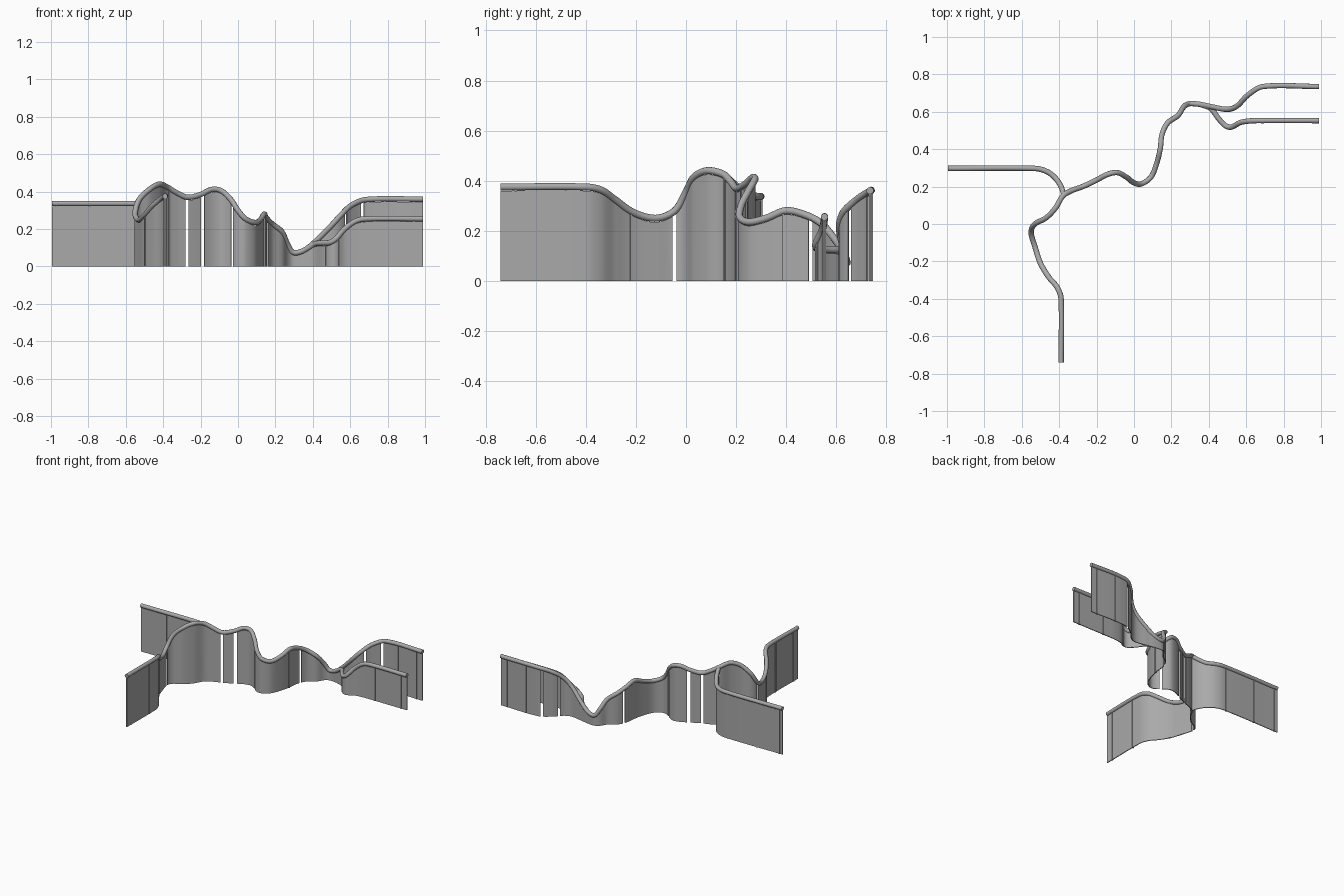
import bpy, bmesh, math
from mathutils import Vector

if "Cube" in bpy.data.objects:
    bpy.data.objects.remove(bpy.data.objects["Cube"])

RAIL_R = 0.0145
WALL_T = 0.006
GAP = 0.012


def material(name, v):
    m = bpy.data.materials.new(name)
    m.diffuse_color = (v, v, v, 1)
    m.use_nodes = True
    m.node_tree.nodes["Principled BSDF"].inputs["Base Color"].default_value = m.diffuse_color
    return m


grey = material("plain grey", 0.40)


def smooth_path(pts, step=0.012):
    """Catmull-Rom curve through the points."""
    p = [Vector(q) for q in pts]
    p = [2 * p[0] - p[1]] + p + [2 * p[-1] - p[-2]]
    out = []
    for a, b, c, d in zip(p, p[1:], p[2:], p[3:]):
        n = max(2, round((c - b).length / step))
        # scale tangents so long straights next to short bends do not overshoot
        L = (c - b).length
        m1 = (c - a) * (L / ((c - b).length + (b - a).length))
        m2 = (d - b) * (L / ((c - b).length + (d - c).length))
        for i in range(n):
            t = i / n
            out.append((2*t**3 - 3*t*t + 1) * b + (t**3 - 2*t*t + t) * m1
                       + (3*t*t - 2*t**3) * c + (t**3 - t*t) * m2)
    return out + [p[-2]]


def finish(obj):
    obj.data.materials.append(grey)
    bpy.ops.object.select_all(action='DESELECT')
    obj.select_set(True)
    bpy.context.view_layer.objects.active = obj


def make_rail(name, path):
    cu = bpy.data.curves.new(name, 'CURVE')
    cu.dimensions = '3D'
    cu.bevel_depth = RAIL_R
    cu.bevel_resolution = 3
    cu.use_fill_caps = True
    sp = cu.splines.new('POLY')
    sp.points.add(len(path) - 1)
    for pt, v in zip(sp.points, path):
        pt.co = (*v, 1)
    ob = bpy.data.objects.new(name, cu)
    bpy.context.collection.objects.link(ob)
    finish(ob)
    bpy.ops.object.convert(target='MESH')
    bpy.ops.object.shade_smooth_by_angle(angle=math.radians(40))


def flat_dist(v, xy):
    return math.hypot(v.x - xy[0], v.y - xy[1])


def side(path, i):
    d = path[min(i + 1, len(path) - 1)] - path[max(i - 1, 0)]
    return Vector((-d.y, d.x, 0)).normalized()


def make_panels(name, path, gaps):
    """Thin standing sheet that follows the rail, split at the gaps."""
    bm = bmesh.new()
    prev = None
    for i, v in enumerate(path):
        if any(flat_dist(v, g) < GAP * 0.5 for g in gaps):
            if prev:
                bm.faces.new(prev)
            prev = None
            continue
        n = side(path, i) * WALL_T / 2
        top = v.z - RAIL_R - 0.001
        ring = [bm.verts.new((v + s * n).to_2d().to_3d() + Vector((0, 0, z)))
                for s, z in ((-1, 0), (1, 0), (1, top), (-1, top))]
        if prev:
            for k in range(4):
                bm.faces.new((prev[k], prev[k-1], ring[k-1], ring[k]))
        else:
            bm.faces.new(ring)
        prev = ring
    if prev:
        bm.faces.new(prev)
    bmesh.ops.recalc_face_normals(bm, faces=bm.faces)
    me = bpy.data.meshes.new(name)
    bm.to_mesh(me)
    bm.free()
    ob = bpy.data.objects.new(name, me)
    bpy.context.collection.objects.link(ob)
    finish(ob)
    bpy.ops.object.shade_smooth_by_angle(angle=math.radians(40))


def make_posts(name, path, spots):
    """Slim uprights under the rail."""
    for k, s in enumerate(spots):
        i = min(range(len(path)), key=lambda j: flat_dist(path[j], s))
        v, n = path[i], side(path, i)
        h = v.z - RAIL_R * 0.8
        bpy.ops.mesh.primitive_cube_add(
            size=1, location=(s[0], v.y if abs(n.y) > 0.99 else s[1], h / 2),
            rotation=(0, 0, math.atan2(n.y, n.x) - math.pi / 2))
        ob = bpy.context.object
        ob.name = f"{name}_{k + 1}"
        ob.scale = (0.009, 0.014, h)
        ob.data.materials.append(grey)


# Rail centre lines (x, y, height)
main = [(-.39, -.74, .375), (-.39, -.40, .375), (-.41, -.34, .363), (-.455, -.285, .325),
        (-.50, -.21, .273), (-.53, -.12, .25), (-.55, -.045, .28), (-.53, 0, .355),
        (-.47, .033, .415), (-.42, .085, .44), (-.38, .15, .425), (-.33, .18, .395),
        (-.27, .202, .37), (-.20, .235, .385), (-.14, .266, .412), (-.09, .275, .405),
        (-.04, .25, .36), (0, .22, .30), (.04, .215, .255), (.09, .25, .235),
        (.12, .32, .25), (.14, .40, .28), (.15, .48, .262), (.18, .54, .23),
        (.235, .58, .185), (.265, .625, .12), (.295, .643, .075), (.35, .64, .085),
        (.41, .628, .13), (.50, .613, .22), (.55, .63, .275), (.61, .69, .33),
        (.69, .735, .358), (.99, .735, .36)]
left = [(-.995, .297, .337), (-.53, .297, .337), (-.465, .28, .338), (-.42, .245, .345),
        (-.39, .20, .38), (-.375, .155, .42)]
right = [(.36, .638, .09), (.41, .618, .12), (.455, .56, .125), (.49, .525, .128),
         (.52, .518, .145), (.57, .543, .20), (.63, .552, .243), (.69, .553, .255),
         (.99, .553, .255)]

parts = {
    "main": (main,
             [(-.55, -.045), (-.275, .20), (-.19, .24), (-.03, .243), (.155, .50),
              (.575, .655), (.665, .725)],
             [(-.39, -.69), (-.39, -.48), (-.495, -.22), (-.37, .157), (-.225, .223),
              (.14, .39), (.785, .735), (.94, .735)]),
    "left": (left, [], [(-.97, .297), (-.79, .297), (-.55, .297)]),
    "right": (right, [], [(.47, .543), (.54, .528), (.73, .553), (.94, .553)]),
}
for name, (pts, gaps, posts) in parts.items():
    path = smooth_path(pts, 0.006)
    make_rail(name + "_rail", path)
    make_panels(name + "_panels", path, gaps)
    make_posts(name + "_post", path, posts)
